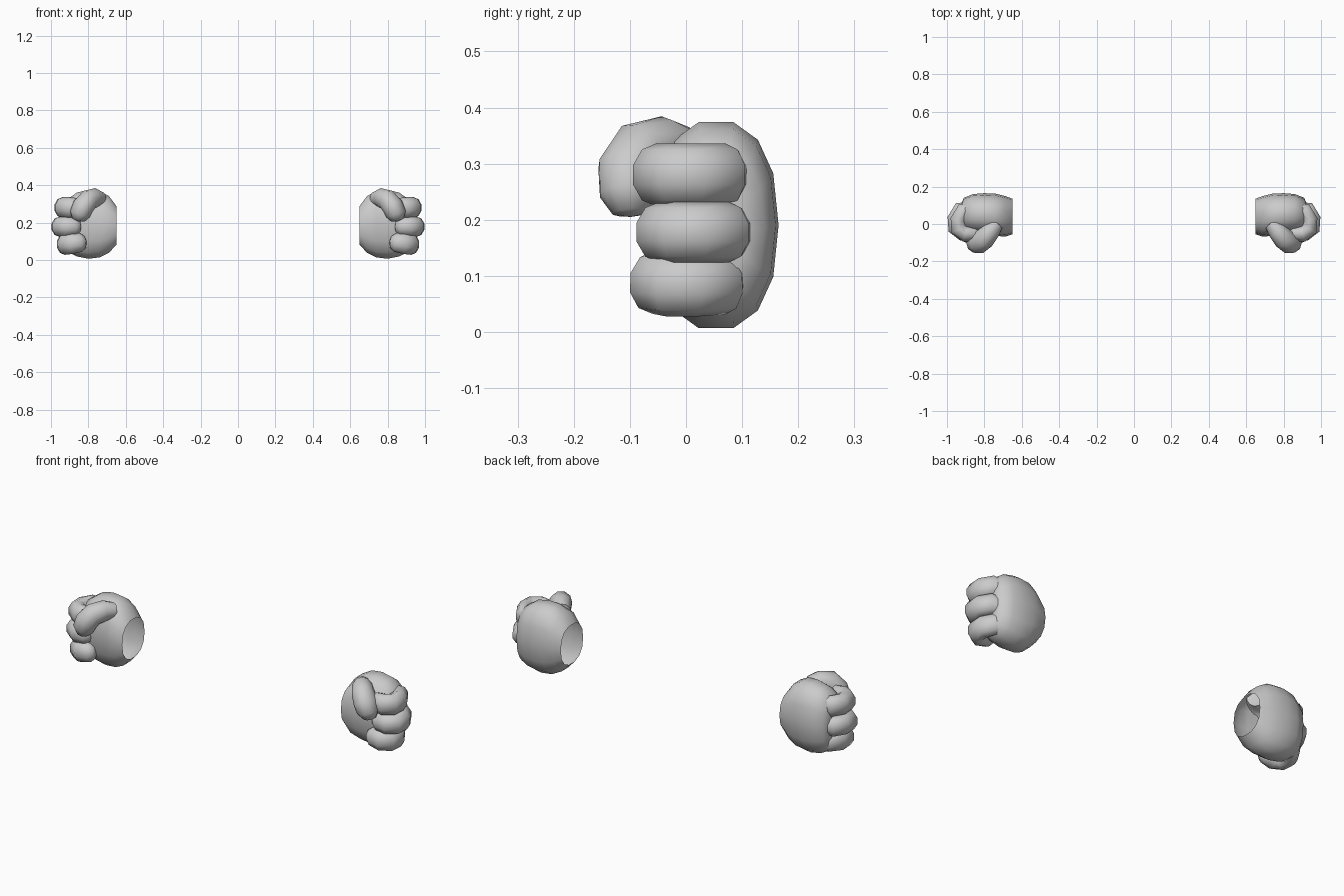
import bpy, bmesh, math
from mathutils import Vector

if "Cube" in bpy.data.objects:
    bpy.data.objects.remove(bpy.data.objects["Cube"])

grey = bpy.data.materials.new("light_grey")
grey.diffuse_color = (0.6, 0.6, 0.6, 1)
grey.use_nodes = True
grey.node_tree.nodes["Principled BSDF"].inputs["Base Color"].default_value = grey.diffuse_color


def finish(name, rings, start_tip=None, end_tip=None):
    """Skin a list of rings, close the given tips, and mirror to the other hand."""
    bm = bmesh.new()
    vs = [[bm.verts.new(p) for p in r] for r in rings]
    n = len(vs[0])
    for a, b in zip(vs, vs[1:]):
        for i in range(n):
            j = (i + 1) % n
            bm.faces.new((a[i], a[j], b[j], b[i]))
    for ring, tip in ((vs[0], start_tip), (vs[-1], end_tip)):
        if tip is not None:
            t = bm.verts.new(tip)
            for i in range(n):
                bm.faces.new((ring[i], ring[(i + 1) % n], t))
    bmesh.ops.recalc_face_normals(bm, faces=bm.faces)
    me = bpy.data.meshes.new(name)
    bm.to_mesh(me)
    bm.free()
    me.materials.append(grey)
    ob = bpy.data.objects.new(name, me)
    bpy.context.collection.objects.link(ob)
    bpy.ops.object.select_all(action='DESELECT')
    ob.select_set(True)
    bpy.context.view_layer.objects.active = ob
    bpy.ops.object.shade_smooth_by_angle(angle=math.radians(60))
    ob.modifiers.new("other_hand", 'MIRROR')
    return ob


def tube(name, path, up, sides=10):
    """Rounded digit along path points (x, y, z, side radius, up radius)."""
    pts = [Vector(p[:3]) for p in path]
    rings, tangents = [], []
    for k, p in enumerate(path):
        t = (pts[min(k + 1, len(pts) - 1)] - pts[max(k - 1, 0)]).normalized()
        u = (up - t * up.dot(t)).normalized()
        s = t.cross(u)
        tangents.append(t)
        ring = []
        for i in range(sides):
            a = 2 * math.pi * (i + 0.5) / sides
            ring.append(pts[k] + s * math.cos(a) * p[3] + u * math.sin(a) * p[4])
        rings.append(ring)
    return finish(name, rings, pts[0] - tangents[0] * 0.008, pts[-1] + tangents[-1] * 0.008)


def spow(v, e):
    return math.copysign(abs(v) ** e, v)


# Palm: hollow shell, open at the wrist (x, y min, y max, z min, z max)
sections = [
    (0.65, -0.055, 0.135, 0.08, 0.29),
    (0.69, -0.068, 0.150, 0.035, 0.345),
    (0.74, -0.063, 0.162, 0.010, 0.373),
    (0.80, -0.058, 0.165, 0.003, 0.378),
    (0.86, -0.050, 0.160, 0.015, 0.365),
    (0.91, -0.035, 0.140, 0.04, 0.33),
    (0.925, 0.0, 0.105, 0.09, 0.28),
]
palm_rings = []
for x, y0, y1, z0, z1 in sections:
    ring = []
    for i in range(14):
        a = 2 * math.pi * i / 14
        ring.append(Vector((x,
                            (y0 + y1) / 2 + (y1 - y0) / 2 * spow(math.cos(a), 0.85),
                            (z0 + z1) / 2 + (z1 - z0) / 2 * spow(math.sin(a), 0.85))))
    palm_rings.append(ring)
finish("palm", palm_rings, end_tip=Vector((0.928, 0.05, 0.185)))

# Curled fingers: one bent path, shifted for each finger (x, y, scale)
curl = [(0.870, 0.082, 0.8), (0.925, 0.073, 1), (0.952, 0.025, 1), (0.950, -0.025, 1),
        (0.915, -0.050, 1), (0.865, -0.048, 0.9), (0.842, -0.045, 0.55)]
for name, dx, dy, z, h, tilt in (("upper_finger", -0.013, -0.003, 0.280, 0.056, 0.0),
                                 ("middle_finger", 0.003, 0.003, 0.178, 0.054, 0.0),
                                 ("lower_finger", -0.025, -0.008, 0.088, 0.056, -0.12)):
    path = [(x + dx, y + dy, z + (x - 0.915) * tilt, 0.045 * s, h * s) for x, y, s in curl]
    tube(name, path, Vector((0, 0, 1)))

# Thumb folded down over the front
tube("thumb", [(0.735, 0.000, 0.325, 0.040, 0.040),
               (0.765, -0.038, 0.333, 0.052, 0.050),
               (0.800, -0.078, 0.320, 0.060, 0.056),
               (0.828, -0.098, 0.285, 0.062, 0.058),
               (0.845, -0.100, 0.245, 0.056, 0.055),
               (0.852, -0.098, 0.213, 0.034, 0.034)], Vector((1, 0, 0.3)))
